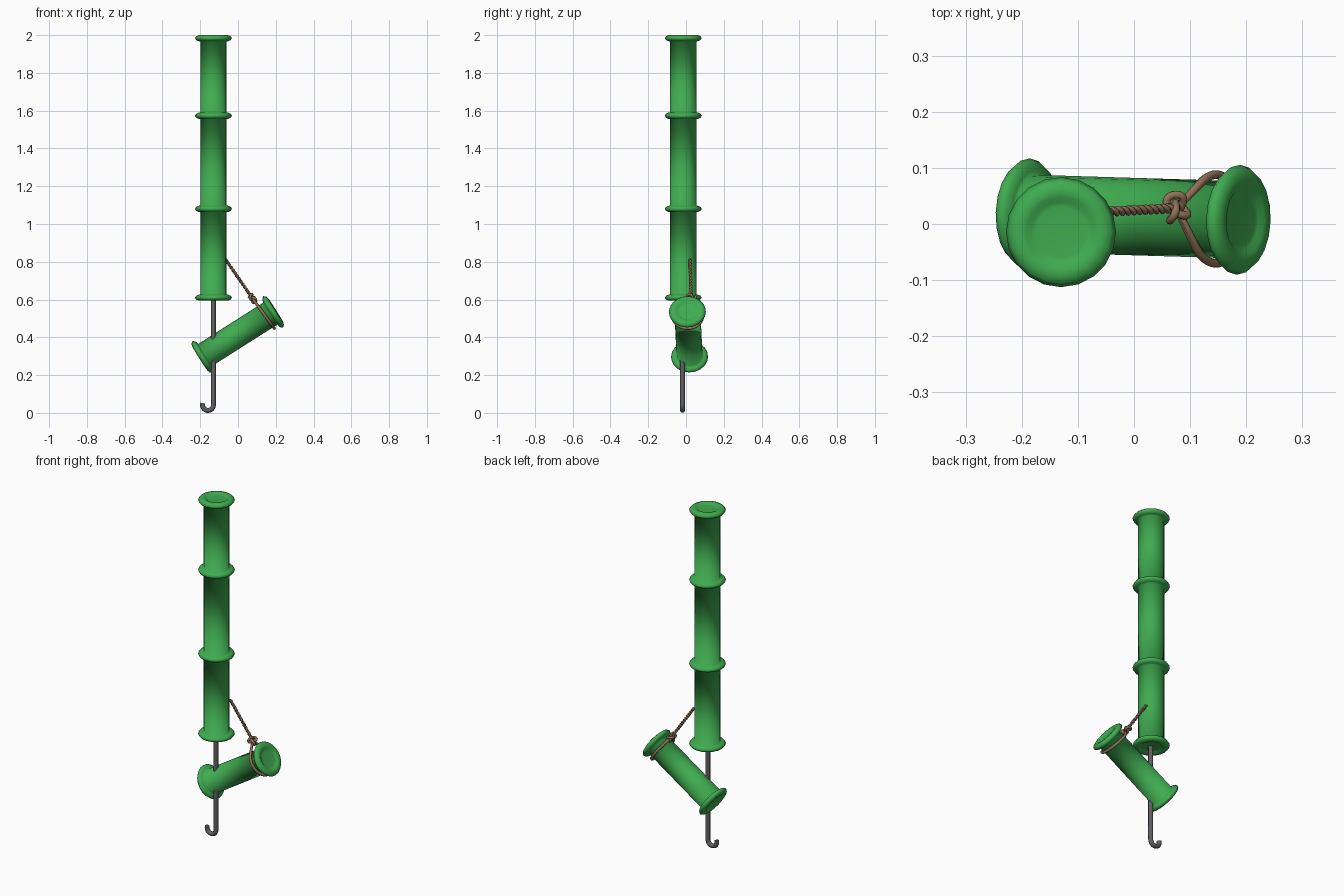
import bpy, bmesh, math
from mathutils import Vector

if "Cube" in bpy.data.objects:
    bpy.data.objects.remove(bpy.data.objects["Cube"])


def material(name, rgb):
    m = bpy.data.materials.new(name)
    m.diffuse_color = (*rgb, 1)
    m.use_nodes = True
    m.node_tree.nodes["Principled BSDF"].inputs["Base Color"].default_value = m.diffuse_color
    return m


GREEN = material("bamboo green", (0.05, 0.41, 0.08))
GREY = material("dark metal grey", (0.12, 0.12, 0.13))
BROWN = material("rope brown", (0.29, 0.17, 0.10))


def lathe(name, start, end, profile, mat, sides=20):
    """Closed surface of revolution; profile is (radius, height along the axis)."""
    bm = bmesh.new()
    rings = []
    for r, h in profile:
        rings.append([bm.verts.new((r * math.cos(2 * math.pi * i / sides),
                                    r * math.sin(2 * math.pi * i / sides), h))
                      for i in range(sides)])
    for a, b in zip(rings, rings[1:]):
        for i in range(sides):
            j = (i + 1) % sides
            bm.faces.new((a[i], a[j], b[j], b[i]))
    bm.faces.new(rings[0][::-1])
    bm.faces.new(rings[-1])
    mesh = bpy.data.meshes.new(name)
    bm.to_mesh(mesh)
    bm.free()
    mesh.polygons.foreach_set("use_smooth", [True] * len(mesh.polygons))
    mesh.materials.append(mat)
    ob = bpy.data.objects.new(name, mesh)
    bpy.context.collection.objects.link(ob)
    ob.location = start
    ob.rotation_mode = 'QUATERNION'
    ob.rotation_quaternion = (Vector(end) - Vector(start)).to_track_quat('Z', 'Y')
    return ob


def bamboo(name, start, end, nodes=()):
    """Stalk with dished, ringed ends and extra rings at the node heights."""
    length = (Vector(end) - Vector(start)).length
    cap = [(0.045, 0.009), (0.054, 0.008), (0.062, 0.002), (0.076, 0.0), (0.09, 0.005),
           (0.098, 0.016), (0.09, 0.027), (0.078, 0.032), (0.069, 0.034)]
    prof = list(cap)
    for h in nodes:
        prof += [(0.069, h - 0.018), (0.08, h - 0.016), (0.092, h - 0.010), (0.098, h),
                 (0.092, h + 0.010), (0.08, h + 0.016), (0.069, h + 0.018)]
    prof += [(r, length - h) for r, h in reversed(cap)]
    return lathe(name, start, end, prof, GREEN)


def tube(name, points, radius, mat, cyclic=False):
    """Round tube along a path, converted to a mesh."""
    cu = bpy.data.curves.new(name, 'CURVE')
    cu.dimensions = '3D'
    cu.bevel_depth = radius
    cu.bevel_resolution = 2
    cu.use_fill_caps = True
    sp = cu.splines.new('POLY')
    sp.points.add(len(points) - 1)
    for p, co in zip(sp.points, points):
        p.co = (*co, 1)
    sp.use_cyclic_u = cyclic
    sp.use_smooth = True
    cu.materials.append(mat)
    ob = bpy.data.objects.new(name, cu)
    bpy.context.collection.objects.link(ob)
    bpy.ops.object.select_all(action='DESELECT')
    ob.select_set(True)
    bpy.context.view_layer.objects.active = ob
    bpy.ops.object.convert(target='MESH')
    bpy.ops.object.shade_smooth_by_angle(angle=math.radians(50))
    return bpy.context.object


# Bamboo stalks
X, Y = -0.13, -0.0145
bamboo("tall_stalk", (X, Y, 0.594), (X, Y, 2.0), nodes=(0.486, 0.979))
a, b = Vector((-0.189, 0.019, 0.297)), Vector((0.186, 0.0075, 0.535))
axis = (b - a).normalized()
bamboo("hanging_stalk", a - axis * 0.016, b + axis * 0.016)

# Metal rod with hook
hook = [(X, Y - 0.004, 0.63), (X, Y - 0.004, 0.06)]
for i in range(13):
    t = -math.radians(200) * i / 12
    hook.append((X - 0.029 + 0.029 * math.cos(t), Y - 0.004, 0.042 + 0.029 * math.sin(t)))
tube("rod_hook", hook, 0.013, GREY)

# Twisted cord from the tall stalk to the knot
top, knot = Vector((-0.066, 0.021, 0.813)), Vector((0.076, 0.028, 0.607))
d = (knot - top).normalized()
u = d.cross(Vector((0, 1, 0))).normalized()
v = d.cross(u)
for k in range(2):
    pts = []
    for i in range(73):
        t = i / 72
        ang = t * 7 * 2 * math.pi + k * math.pi
        pts.append(top.lerp(knot, t) + 0.0042 * (u * math.cos(ang) + v * math.sin(ang)))
    tube(f"cord_strand_{k + 1}", pts, 0.0052, BROWN)

# Teardrop loop round the hanging stalk
centre = Vector((0.146, 0.009, 0.511))
e1 = (knot - centre).normalized()
e2 = (Vector((0, 1, 0)) - e1 * e1.y).normalized()
R = 0.079
half = math.acos(R / (knot - centre).length)
loop = [knot.copy()]
for i in range(33):
    t = half + (2 * math.pi - 2 * half) * i / 32
    loop.append(centre + R * (e1 * math.cos(t) + e2 * math.sin(t)))
tube("cord_loop", loop, 0.0078, BROWN, cyclic=True)

# Knot: overlapping trefoil of cord
pts = []
for i in range(64):
    t = 2 * math.pi * i / 64
    p = e2 * (math.sin(t) + 2 * math.sin(2 * t)) + e1 * (math.cos(t) - 2 * math.cos(2 * t))
    pts.append(knot + p * 0.0085 - 0.011 * math.sin(3 * t) * e1.cross(e2))
tube("cord_knot", pts, 0.0072, BROWN, cyclic=True)
